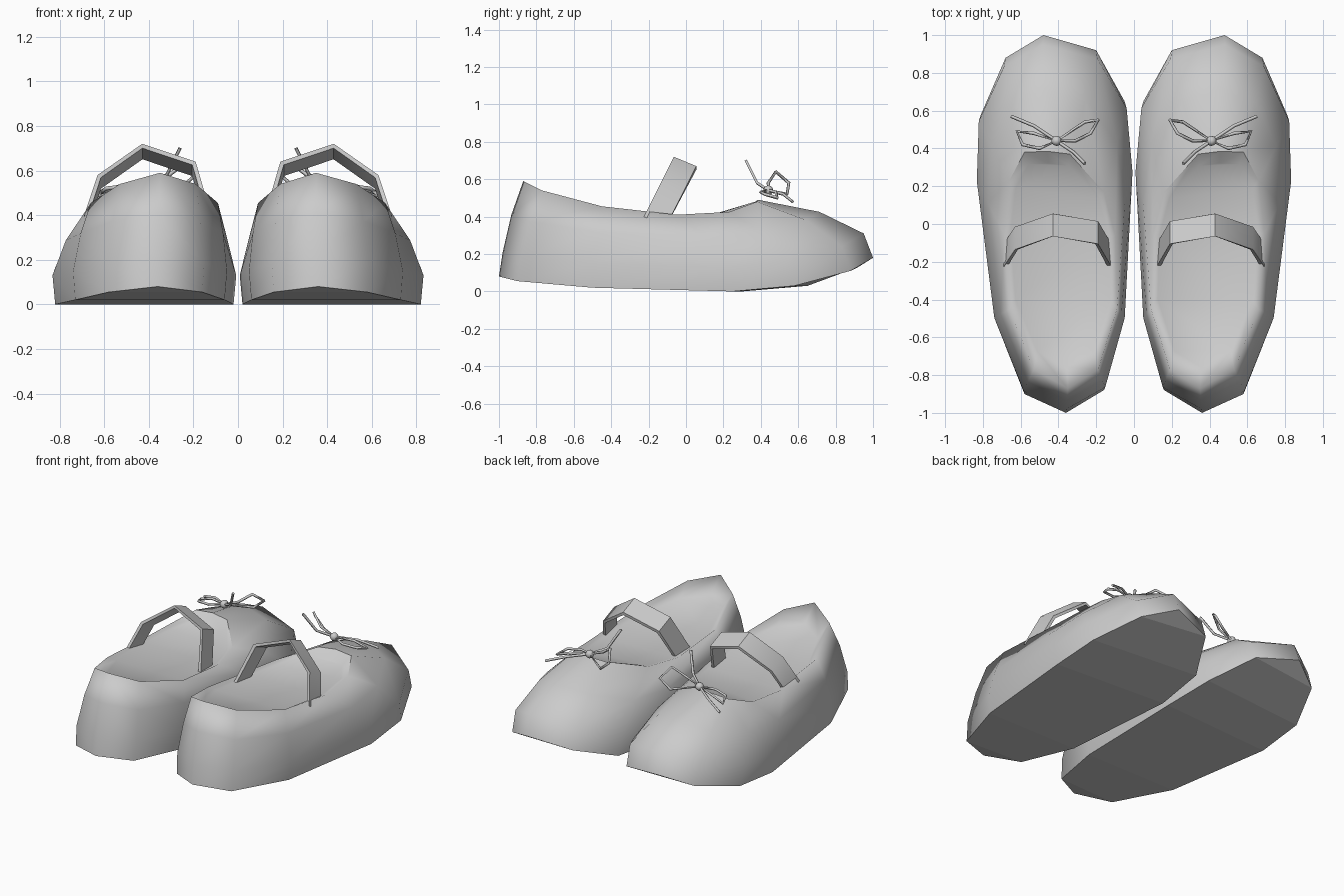
import bpy, bmesh
from mathutils import Vector

cube = bpy.data.objects.get("Cube")
if cube:
    bpy.data.objects.remove(cube)

GREY = (0.6, 0.6, 0.6, 1)
mat = bpy.data.materials.new("light grey")
mat.use_nodes = True
mat.diffuse_color = GREY
mat.node_tree.nodes["Principled BSDF"].inputs["Base Color"].default_value = GREY


def link(name, data):
    ob = bpy.data.objects.new(name, data)
    bpy.context.collection.objects.link(ob)
    data.materials.append(mat)
    return ob


def finish(bm, name):
    bmesh.ops.recalc_face_normals(bm, faces=bm.faces)
    me = bpy.data.meshes.new(name)
    bm.to_mesh(me)
    bm.free()
    return link(name, me)


def add_ring(bm, pts, side):
    return [bm.verts.new((p[0] * side, p[1], p[2])) for p in pts]


def bridge(bm, a, b):
    n = len(a)
    return [bm.faces.new((a[i], a[(i + 1) % n], b[(i + 1) % n], b[i])) for i in range(n)]


def cap(bm, ring):
    # strips across from the outer side to the inner side
    n = len(ring)
    h = n // 2
    faces = [bm.faces.new((ring[0], ring[1], ring[-1])),
             bm.faces.new((ring[h - 1], ring[h], ring[h + 1]))]
    for i in range(1, h - 1):
        faces.append(bm.faces.new((ring[i], ring[i + 1], ring[n - i - 1], ring[n - i])))
    return faces


# Outlines run from the heel along the outer side to the toe and back
SOLE = [Vector(p) for p in (
    (.36, -1, .08), (.58, -.9, .055), (.73, -.5, .02), (.82, .25, 0), (.81, .58, .03),
    (.68, .88, .11), (.48, 1, .18), (.2, .92, .13), (.05, .65, .03), (.02, .3, 0),
    (.06, -.5, .02), (.16, -.88, .055))]
RIM = [Vector(p) for p in (
    (.35, -.87, .59), (.53, -.77, .54), (.66, -.45, .455), (.69, -.05, .41), (.66, .23, .425),
    (.58, .38, .48), (.46, .385, .49), (.34, .37, .48), (.16, .17, .42), (.1, -.06, .41),
    (.09, -.45, .455), (.19, -.77, .54))]


def shoe(name, side):
    bulge = [Vector((.42 + (p.x - .42) * 1.03, p.y * .965 - .015, p.z + .13)) for p in SOLE]
    upper = [a.lerp(b, .42) + Vector((0, 0, .04)) for a, b in zip(bulge, RIM)]
    bed = [Vector((.39 + (p.x - .39) * .88, p.y * .86 - .01, .4 + (p.z - .41) * .5)) for p in RIM]
    bm = bmesh.new()
    rings = [add_ring(bm, r, side) for r in (SOLE, bulge, upper, RIM, bed)]
    for a, b in zip(rings, rings[1:]):
        bridge(bm, a, b)
    cap(bm, rings[-1])
    for f in bm.faces:
        f.smooth = True
    for f in cap(bm, rings[0]):
        f.smooth = False
    # crisp fold where the vamp ends
    rim = set(rings[3])
    for e in bm.edges:
        if all(v in rim and v.co.y > .1 for v in e.verts):
            e.smooth = False
    finish(bm, name)


def strap(name, side):
    path = ((.12, .4), (.19, .64), (.43, .72), (.63, .58), (.69, .4))
    bm = bmesh.new()
    rings = []
    for x, z in path:
        y = -.22 + .5 * (z - .41)
        ix, iz = .41 + (x - .41) * .93, .4 + (z - .4) * .94
        rings.append(add_ring(bm, ((x, y, z), (x, y + .12, z - .05),
                                   (ix, y + .12, iz - .05), (ix, y, iz)), side))
    for a, b in zip(rings, rings[1:]):
        bridge(bm, a, b)
    for r in (rings[0], rings[-1]):
        bm.faces.new(r)
    ob = finish(bm, name)
    bpy.ops.object.select_all(action='DESELECT')
    ob.select_set(True)
    bpy.context.view_layer.objects.active = ob
    bpy.ops.object.shade_smooth_by_angle(angle=.9)


KNOT = (.41, .44, .54)
LACES = {
    "bow_inner_loop": ((.31, .44, .58), (.23, .48, .64), (.19, .55, .58), (.26, .54, .52)),
    "bow_outer_loop": ((.5, .4, .53), (.59, .42, .52), (.62, .49, .5), (.53, .48, .53)),
    "bow_inner_tail": ((.32, .38, .58), (.26, .32, .7)),
    "bow_outer_tail": ((.53, .52, .52), (.65, .57, .48)),
}


def bow(tag, side):
    for name, pts in LACES.items():
        cu = bpy.data.curves.new(tag + name, 'CURVE')
        cu.dimensions = '3D'
        cu.bevel_depth = .009
        cu.bevel_resolution = 0
        cu.use_fill_caps = True
        sp = cu.splines.new('POLY')
        path = (KNOT,) + pts
        sp.points.add(len(path) - 1)
        for p, (x, y, z) in zip(sp.points, path):
            p.co = (x * side, y, z, 1)
        sp.use_cyclic_u = "loop" in name
        link(tag + name, cu)
    bm = bmesh.new()
    bmesh.ops.create_icosphere(bm, subdivisions=2, radius=.027)
    bmesh.ops.translate(bm, verts=bm.verts, vec=(KNOT[0] * side, KNOT[1], KNOT[2]))
    for f in bm.faces:
        f.smooth = True
    finish(bm, tag + "bow_knot")


for tag, side in (("left_", 1), ("right_", -1)):
    shoe(tag + "shoe", side)
    strap(tag + "strap", side)
    bow(tag, side)
